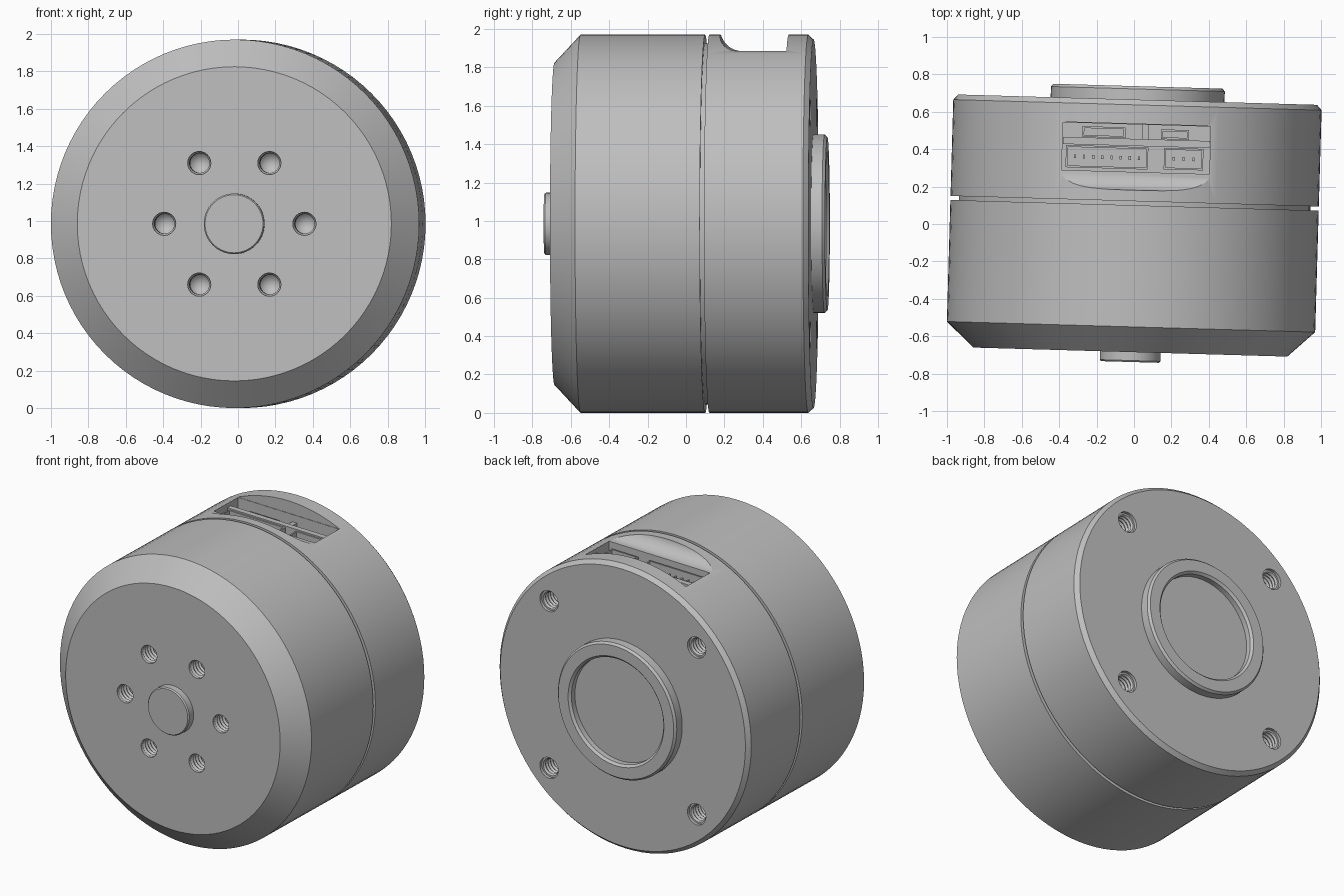
import bpy, bmesh, math
from mathutils import Matrix

if "Cube" in bpy.data.objects:
    bpy.data.objects.remove(bpy.data.objects["Cube"])

RADIUS = 0.985
TILT = math.radians(-1.65)

grey = bpy.data.materials.new("machined_grey")
grey.use_nodes = True
grey.diffuse_color = (0.52, 0.52, 0.52, 1)
grey.node_tree.nodes["Principled BSDF"].inputs["Base Color"].default_value = grey.diffuse_color

parts = []


def finish(name, bm, keep=True):
    bmesh.ops.recalc_face_normals(bm, faces=bm.faces[:])
    mesh = bpy.data.meshes.new(name)
    bm.to_mesh(mesh)
    bm.free()
    mesh.materials.append(grey)
    obj = bpy.data.objects.new(name, mesh)
    bpy.context.collection.objects.link(obj)
    if keep:
        parts.append(obj)
    else:
        obj.hide_render = True
    return obj


def lathe(name, profile, x=0, z=0, segments=96, keep=True):
    """Turn (radius, y) points around the y axis; open ends get flat caps."""
    bm = bmesh.new()
    verts = [bm.verts.new((r, y, 0)) for r, y in profile]
    edges = [bm.edges.new(pair) for pair in zip(verts, verts[1:])]
    bmesh.ops.spin(bm, geom=verts + edges, cent=(0, 0, 0), axis=(0, 1, 0),
                   angle=math.tau, steps=segments, use_duplicate=False)
    bmesh.ops.remove_doubles(bm, verts=bm.verts[:], dist=0.0005)
    rims = [e for e in bm.edges if e.is_boundary]
    bmesh.ops.holes_fill(bm, edges=rims, sides=0)
    bmesh.ops.translate(bm, verts=bm.verts[:], vec=(x, 0, z))
    return finish(name, bm, keep)


def box_mesh(bm, x0, x1, y0, y1, z0, z1):
    size = Matrix.Diagonal((x1 - x0, y1 - y0, z1 - z0, 1))
    mid = Matrix.Translation(((x0 + x1) / 2, (y0 + y1) / 2, (z0 + z1) / 2))
    return bmesh.ops.create_cube(bm, size=1, matrix=mid @ size)["verts"]


def box(name, *bounds, keep=True):
    bm = bmesh.new()
    box_mesh(bm, *bounds)
    return finish(name, bm, keep)


def cut(target, cutters):
    for c in cutters:
        mod = target.modifiers.new("cut", "BOOLEAN")
        mod.operation, mod.solver, mod.object = "DIFFERENCE", "EXACT", c
    graph = bpy.context.evaluated_depsgraph_get()
    mesh = bpy.data.meshes.new_from_object(target.evaluated_get(graph))
    target.modifiers.clear()
    target.data = mesh
    for c in cutters:
        bpy.data.objects.remove(c)


def threaded_hole(face_y, inward, x, z, radius, sink):
    """Cutter with a zigzag thread wall and a drill-point end."""
    pts = [(radius + sink, face_y - inward * 0.02)]
    if sink:
        pts.append((radius + sink, face_y + inward * 0.02))
    for i in range(8):
        depth = 0.02 + i * 0.026
        pts.append((radius, face_y + inward * depth))
        pts.append((radius - 0.009, face_y + inward * (depth + 0.013)))
    pts.append((0, face_y + inward * 0.26))
    return lathe("hole_cutter", pts, x, z, 24, keep=False)


def connector(name, x0, x1, y0, y1, top, pins):
    """Open-topped socket with a row of contact pins."""
    bm = bmesh.new()
    box_mesh(bm, x0, x1, y0, y1, 0.64, top)
    bm.faces.ensure_lookup_table()
    lid = max(bm.faces, key=lambda f: f.calc_center_median().z)
    bmesh.ops.inset_region(bm, faces=[lid], thickness=0.014)
    bmesh.ops.translate(bm, verts=lid.verts[:], vec=(0, 0, 0))
    hollow = bmesh.ops.extrude_discrete_faces(bm, faces=[lid])["faces"][0]
    bmesh.ops.translate(bm, verts=hollow.verts[:], vec=(0, 0, -0.1))
    mid = (y0 + y1) / 2
    for i in range(pins):
        px = x0 + (x1 - x0) * (i + 1) / (pins + 1)
        box_mesh(bm, px - 0.006, px + 0.006, mid - 0.01, mid + 0.01, top - 0.11, top - 0.02)
    return finish(name, bm)


# Front rotor shell with its broad chamfer and six threaded holes
rotor = lathe("front_rotor", [(0.84, -0.685), (RADIUS, -0.55), (RADIUS, 0.10)])
cut(rotor, [threaded_hole(-0.685, 1, 0.375 * math.cos(k * math.pi / 3),
                          0.375 * math.sin(k * math.pi / 3), 0.062, 0)
            for k in range(6)])

# Shaft end and the recessed neck between the two shells
lathe("shaft_end", [(0.162, -0.67), (0.162, -0.73), (0.155, -0.738)], segments=64)
lathe("neck", [(0.94, 0.09), (0.94, 0.135)])

# Rear housing
housing = lathe("rear_housing", [(RADIUS, 0.122), (RADIUS, 0.637), (0.96, 0.665)])
cutters = [threaded_hole(0.665, -1, sx * 0.578, sz * 0.578, 0.06, 0.012)
           for sx in (-1, 1) for sz in (-1, 1)]

# Finger scoop cutter: a flat cut with a rounded front wall
bm = bmesh.new()
arc = [(0.28 - 0.1 * math.sin(a), 0.99 - 0.09 * math.cos(a))
       for a in (i * math.pi / 16 for i in range(9))]
outline = [(0.535, 1.1), (0.535, 0.9)] + arc + [(0.18, 1.1)]
scoop = bm.faces.new([bm.verts.new((-0.45, y, z)) for y, z in outline])
side = bmesh.ops.extrude_face_region(bm, geom=[scoop])["geom"]
bmesh.ops.translate(bm, verts=[v for v in side if isinstance(v, bmesh.types.BMVert)],
                    vec=(0.9, 0, 0))
cutters.append(finish("scoop_cutter", bm, keep=False))
cutters.append(box("pocket_cutter", -0.395, 0.395, 0.278, 0.532, 0.66, 0.95, keep=False))
cut(housing, cutters)

# Rear locating boss, a ring with a shallow recess
lathe("rear_boss", [(0.465, 0.65), (0.465, 0.722), (0.452, 0.737), (0.375, 0.737),
                    (0.36, 0.722), (0.36, 0.685)])

# Circuit board and sockets inside the pocket
box("circuit_board", -0.393, 0.393, 0.417, 0.455, 0.65, 0.872)
connector("wide_socket", -0.375, 0.065, 0.293, 0.412, 0.865, 8)
connector("narrow_socket", 0.15, 0.36, 0.297, 0.412, 0.865, 3)
connector("small_socket_right", -0.29, -0.06, 0.458, 0.515, 0.84, 0)
connector("small_socket_left", 0.13, 0.28, 0.458, 0.51, 0.84, 0)
box("pocket_rib", 0.03, 0.065, 0.45, 0.54, 0.65, 0.85)

# Stand everything on the ground with its slight turn, then shade
place = Matrix.Translation((0, 0, RADIUS)) @ Matrix.Rotation(TILT, 4, "Z")
bpy.ops.object.select_all(action="DESELECT")
for obj in parts:
    obj.data.transform(place)
    obj.select_set(True)
bpy.context.view_layer.objects.active = rotor
bpy.ops.object.shade_smooth_by_angle(angle=math.radians(25))
